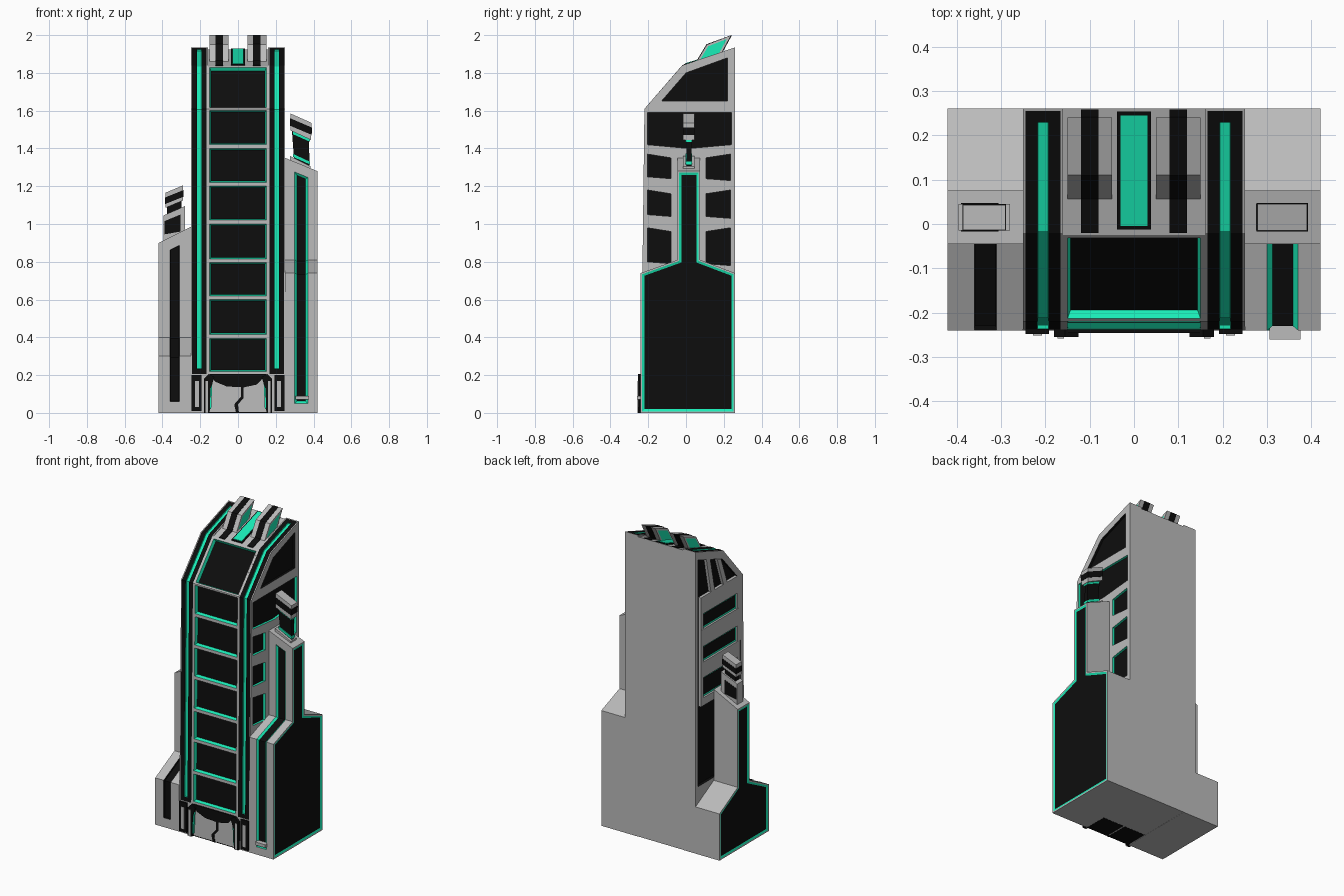
import bpy, bmesh

if "Cube" in bpy.data.objects:
    bpy.data.objects.remove(bpy.data.objects["Cube"])

GREY, BLACK, GREEN = 0, 1, 2
MATS = []
for n, c in (("grey", (0.5, 0.5, 0.5, 1)), ("black", (0.004, 0.004, 0.004, 1)),
             ("green", (0.01, 0.85, 0.48, 1))):
    m = bpy.data.materials.new(n)
    m.diffuse_color = c
    m.use_nodes = True
    m.node_tree.nodes["Principled BSDF"].inputs["Base Color"].default_value = m.diffuse_color
    MATS.append(m)


def prism(pts, a0, a1, axis="x", mat=GREY, cap=None):
    """Extrude a yz profile along x, or an xz profile along y."""
    bm = bmesh.new()
    place = (lambda p, a: (a, p[0], p[1])) if axis == "x" else (lambda p, a: (p[0], a, p[1]))
    A = [bm.verts.new(place(p, a0)) for p in pts]
    B = [bm.verts.new(place(p, a1)) for p in pts]
    n = len(pts)
    caps = [bm.faces.new(A), bm.faces.new(B[::-1])]
    for i in range(n):
        j = (i + 1) % n
        bm.faces.new((A[i], B[i], B[j], A[j]))
    for f in bm.faces:
        f.material_index = mat
    for f in caps:
        f.material_index = mat if cap is None else cap
    bmesh.ops.recalc_face_normals(bm, faces=bm.faces)
    bm.normal_update()
    return bm


def finish(bm, name):
    me = bpy.data.meshes.new(name)
    bm.to_mesh(me)
    bm.free()
    for m in MATS:
        me.materials.append(m)
    ob = bpy.data.objects.new(name, me)
    bpy.context.collection.objects.link(ob)
    return ob


def part(name, pts, a0, a1, axis="x", mat=GREY):
    return finish(prism(pts, a0, a1, axis, mat), name)


def rect(u0, u1, v0, v1):
    return [(u0, v0), (u1, v0), (u1, v1), (u0, v1)]


def inset(bm, faces, t, d, ring, inner, region=True):
    if region:
        r = bmesh.ops.inset_region(bm, faces=faces, thickness=t, depth=d,
                                   use_even_offset=True, use_boundary=True)
    else:
        r = bmesh.ops.inset_individual(bm, faces=faces, thickness=t, depth=d, use_even_offset=True)
    for f in r["faces"]:
        f.material_index = ring
    for f in faces:
        f.material_index = inner
    bm.normal_update()


def front_faces(bm, zmin):
    return [f for f in bm.faces if f.normal.y < -0.1 and f.calc_center_median().z > zmin]


def carve(ob, shapes, x0, x1):
    """Cut coloured recesses into a side wall."""
    for pts, wall in shapes:
        cut = finish(prism(pts, x0, x1, "x", wall, BLACK), "cutter")
        cut.hide_render = True
        mod = ob.modifiers.new("cut", "BOOLEAN")
        mod.operation, mod.solver, mod.object = "DIFFERENCE", "EXACT", cut
        bpy.context.view_layer.update()
        dg = bpy.context.evaluated_depsgraph_get()
        me = bpy.data.meshes.new_from_object(ob.evaluated_get(dg))
        ob.modifiers.clear()
        ob.data = me
        bpy.data.objects.remove(cut)


def fy(z):  # slightly leaning front wall
    return -0.24 + 0.02 * z / 1.61


# Central bay with recessed windows
levels = [0.003, 0.21, 0.405, 0.61, 0.805, 1.01, 1.21, 1.41, 1.61]
bay = prism([(fy(z), z) for z in levels] + [(-0.025, 1.835), (0.26, 1.925), (0.26, 0.003)], -0.16, 0.16)
wins = [f for f in front_faces(bay, 0.2) if f.calc_center_median().z < 1.8]
inset(bay, wins, 0.01, 0, GREY, GREEN, False)
inset(bay, wins, 0.007, -0.02, GREEN, BLACK, False)
finish(bay, "central_bay")

# Side ribs with light strips running over the roof
ribs = {}
for s, n in ((1, "right"), (-1, "left")):
    rib = prism([(-0.24, 0), (fy(0.2), 0.2), (fy(1.61), 1.61), (-0.02, 1.84), (0.26, 1.935), (0.26, 0)],
                s * 0.16, s * 0.25)
    fs = front_faces(rib, 0.2)
    inset(rib, fs, 0.006, 0, GREY, BLACK)
    inset(rib, fs, 0.027, 0, BLACK, GREEN)
    inset(rib, fs, 0.001, -0.008, GREEN, GREEN)
    ribs[s] = finish(rib, n + "_rib")

# Right wall windows
shapes = [([(-0.13, 1.65), (0.0, 1.80), (0.22, 1.88), (0.22, 1.65)], BLACK),
          ([(-0.205, 1.42), (0.015, 1.40), (0.24, 1.42), (0.24, 1.59), (-0.205, 1.59)], GREEN)]
for z0, z1 in ((0.79, 0.98), (1.04, 1.18), (1.24, 1.37)):
    shapes += [([(-0.205, z0 + 0.01), (-0.08, z0), (-0.08, z1 - 0.02), (-0.205, z1)], GREEN),
               ([(0.105, z0), (0.235, z0 - 0.01), (0.235, z1), (0.105, z1 - 0.02)], GREEN)]
carve(ribs[1], shapes, 0.235, 0.28)

# Left wall: dark recess with a grey lattice and window bands
carve(ribs[-1], [([(-0.2, 0.42), (-0.19, 1.59), (-0.01, 1.79), (0.235, 1.875), (0.235, 0.42)], BLACK)],
      -0.28, -0.232)
for z0, z1 in ((0.92, 0.97), (1.10, 1.20), (1.30, 1.41), (1.51, 1.62)):
    part("left_lattice_bar", rect(-0.19, 0.205, z0, z1), -0.25, -0.23)
for y0, y1 in ((-0.19, -0.165), (0.18, 0.205)):
    part("left_lattice_post", rect(y0, y1, 0.92, 1.62), -0.2495, -0.23)
for z0, z1 in ((0.97, 1.10), (1.20, 1.30), (1.41, 1.51)):
    part("left_window_trim", rect(-0.17, 0.185, z0, z1), -0.238, -0.23, mat=GREEN)
    part("left_window", rect(-0.155, 0.17, z0 + 0.012, z1 - 0.012), -0.240, -0.23, mat=BLACK)
part("left_crown_bar", [(-0.07, 1.6), (-0.03, 1.6), (0.04, 1.805), (0.0, 1.79)], -0.25, -0.23)
part("left_crown_bar", [(0.06, 1.6), (0.10, 1.6), (0.15, 1.845), (0.11, 1.83)], -0.25, -0.23)

# Side blocks rising into pylons
for s, n, zs, zj, zo, zi, edge in ((1, "right", 0.74, 0.81, 1.28, 1.35, 0.05),
                                   (-1, "left", 0.30, 0.40, 0.90, 0.985, 0.06)):
    bm = prism([(-0.24, 0), (-0.24, zs), (-0.045, zj), (-0.045, zi), (0.075, zi), (0.075, zj),
                (0.26, zs), (0.26, 0)], s * 0.25, s * 0.42)
    for v in bm.verts:  # pylon top slopes outwards
        if v.co.z > zi - 0.001 and abs(v.co.x) > 0.3:
            v.co.z = zo
    bm.normal_update()
    fs = front_faces(bm, 0)
    side = [f for f in bm.faces if f.normal.x * s > 0.9]
    inset(bm, fs, edge, 0, GREY, BLACK)
    inset(bm, fs, 0.012 if s > 0 else 0.002, -0.01, GREEN if s > 0 else BLACK, BLACK)
    inset(bm, side, 0.008, 0, GREY, GREEN)
    inset(bm, side, 0.012, -0.004, GREEN, BLACK)
    finish(bm, n + "_pylon_block")
part("right_strip_base", rect(0.305, 0.375, 0.07, 0.09), -0.26, -0.225, "y")

# Pylon heads
part("right_head_collar", [(0.275, 1.28), (0.385, 1.25), (0.385, 1.305), (0.275, 1.36)], -0.015, 0.045, "y")
part("right_head_neck", [(0.30, 1.30), (0.38, 1.28), (0.375, 1.45), (0.285, 1.50)], 0.002, 0.028, "y", BLACK)
for z in (1.325, 1.445):
    part("right_neck_trim", [(0.292, z + 0.03), (0.382, z - 0.01), (0.38, z + 0.005), (0.29, z + 0.047)],
         -0.003, 0.033, "y", GREEN)
part("right_head_cap", [(0.278, 1.495), (0.387, 1.445), (0.39, 1.535), (0.278, 1.585)], -0.015, 0.045, "y")
part("right_cap_band", [(0.276, 1.52), (0.39, 1.472), (0.392, 1.51), (0.276, 1.56)], -0.017, 0.047, "y", BLACK)
part("left_head_collar", [(-0.395, 0.90), (-0.28, 0.95), (-0.28, 1.095), (-0.395, 1.045)], -0.015, 0.045, "y")
part("left_collar_band", [(-0.39, 0.945), (-0.305, 0.96), (-0.305, 1.05), (-0.39, 1.015)], -0.017, 0.047, "y", BLACK)
part("left_head_neck", [(-0.375, 1.0), (-0.30, 1.03), (-0.30, 1.15), (-0.375, 1.12)], -0.005, 0.035, "y", BLACK)
part("left_head_cap", [(-0.385, 1.085), (-0.29, 1.125), (-0.29, 1.205), (-0.385, 1.165)], -0.013, 0.043, "y")
part("left_cap_band", [(-0.387, 1.105), (-0.288, 1.145), (-0.288, 1.18), (-0.387, 1.14)], -0.015, 0.045, "y", BLACK)


def roof(y0, y1, h):
    z = lambda y: 1.835 + (y + 0.025) * 0.09 / 0.285
    return [(y0, z(y0) - 0.005), (y1, z(y1) - 0.005), (y1, z(y1) + h), (y0, z(y0) + h)]


# Roof strips and fins
part("roof_light_frame", roof(-0.012, 0.253, 0.006), -0.038, 0.038, mat=BLACK)
part("roof_light", roof(-0.005, 0.245, 0.009), -0.03, 0.03, mat=GREEN)
for s in (1, -1):
    part("roof_rail", roof(-0.02, 0.258, 0.004), s * 0.08, s * 0.12, mat=BLACK)
    fin = prism([(0.05, 1.85), (0.11, 1.95), (0.24, 2.0), (0.18, 1.89)], s * 0.05, s * 0.15)
    inset(fin, [f for f in fin.faces if abs(f.normal.x) > 0.9], 0.011, 0, GREY, GREEN, False)
    finish(fin, "roof_fin")
    part("fin_band", [(0.049, 1.852), (0.109, 1.952), (0.24, 2.0), (0.243, 1.999), (0.183, 1.889)],
         s * 0.08, s * 0.12, mat=BLACK)

# Entrance: lintel, crack, pillars and feet
part("entrance_lintel", [(-0.15, 0.205), (-0.12, 0.165), (-0.06, 0.14), (0.03, 0.135), (0.1, 0.15),
                         (0.15, 0.205)], -0.246, -0.225, "y", BLACK)
part("door_crack", [(0.015, 0.14), (0.03, 0.14), (0.03, 0.08), (0.0, 0.045), (0.005, 0.0), (-0.01, 0.0),
                    (-0.02, 0.045), (0.015, 0.085)], -0.243, -0.23, "y", BLACK)
for s in (1, -1):
    part("entrance_pillar", [(s * 0.15, 0), (s * 0.18, 0), (s * 0.18, 0.18), (s * 0.155, 0.205),
                             (s * 0.125, 0.19), (s * 0.145, 0.13)], -0.255, -0.225, "y", BLACK)
    part("pillar_core", rect(s * 0.158, s * 0.172, 0.0, 0.17), -0.258, -0.23, "y")
    part("pillar_light", [(s * 0.142, 0.02), (s * 0.15, 0.02), (s * 0.15, 0.18), (s * 0.135, 0.18)],
         -0.25, -0.23, "y", GREEN)
    part("rib_foot", rect(s * 0.192, s * 0.245, 0.01, 0.2), -0.248, -0.225, "y", BLACK)
    part("rib_foot_core", rect(s * 0.207, s * 0.228, 0.03, 0.17), -0.251, -0.23, "y")
    part("underside_plate", rect(-0.24, -0.09, 0.0, 0.005), s * 0.005, s * 0.155, mat=BLACK)
part("underside_floor", rect(-0.239, 0.26, 0.001, 0.004), -0.16, 0.16)
